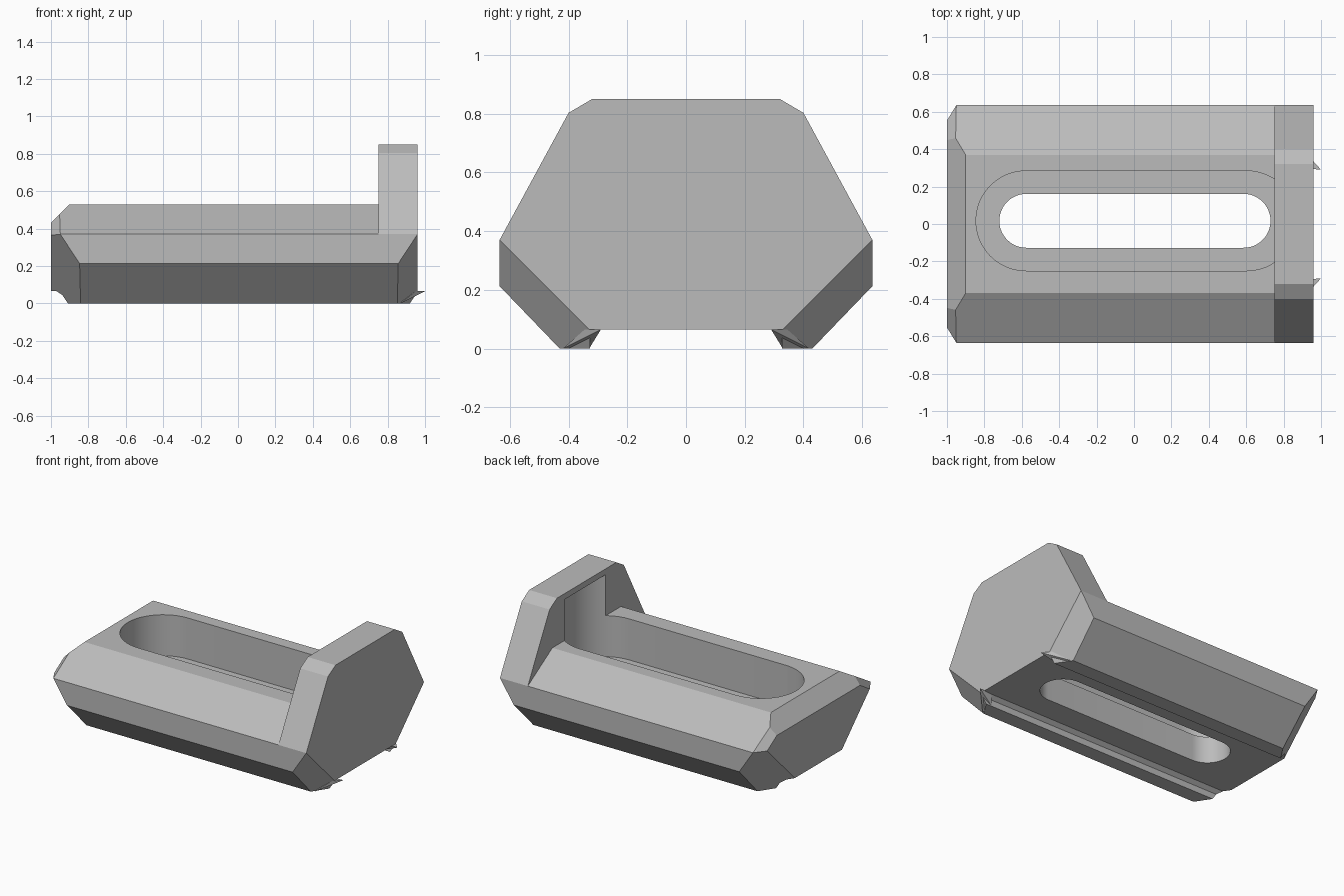
import bpy, bmesh, math
from mathutils import Vector

old = bpy.data.objects.get("Cube")
if old:
    bpy.data.objects.remove(old, do_unlink=True)

grey = bpy.data.materials.new("plain_grey")
grey.use_nodes = True
colour = (0.5, 0.5, 0.5, 1)
grey.diffuse_color = colour
grey.node_tree.nodes["Principled BSDF"].inputs["Base Color"].default_value = colour


def finish(bm, name):
    """Turn a bmesh into a named grey object."""
    bmesh.ops.recalc_face_normals(bm, faces=bm.faces)
    mesh = bpy.data.meshes.new(name)
    bm.to_mesh(mesh)
    bm.free()
    mesh.materials.append(grey)
    ob = bpy.data.objects.new(name, mesh)
    bpy.context.collection.objects.link(ob)
    return ob


def prism(points, offset):
    """Extrude a closed outline by an offset vector."""
    bm = bmesh.new()
    face = bm.faces.new([bm.verts.new(p) for p in points])
    new = bmesh.ops.extrude_face_region(bm, geom=[face], use_keep_orig=True)
    verts = [g for g in new["geom"] if isinstance(g, bmesh.types.BMVert)]
    bmesh.ops.translate(bm, verts=verts, vec=offset)
    return bm


def end_to_end(half, x0, x1):
    """Mirror a half outline in y, z and extrude it along x."""
    outline = half + [(-y, z) for y, z in reversed(half)]
    return prism([(x0, y, z) for y, z in outline], (x1 - x0, 0, 0))


def cut(bm, point, normal):
    """Slice off everything on the normal's side and cap it."""
    geom = bm.verts[:] + bm.edges[:] + bm.faces[:]
    res = bmesh.ops.bisect_plane(bm, geom=geom, plane_co=point, plane_no=normal,
                                 clear_outer=True, dist=1e-5)
    edges = [g for g in res["geom_cut"] if isinstance(g, bmesh.types.BMEdge)]
    bmesh.ops.contextual_create(bm, geom=edges)


def slot(name, x0, x1, r, z0, z1, yc=0.017):
    """Long round-ended cutter."""
    pts = []
    for cx, start in ((x1 - r, -90), (x0 + r, 90)):
        for i in range(25):
            a = math.radians(start + i * 7.5)
            pts.append((cx + r * math.cos(a), yc + r * math.sin(a), z0))
    ob = finish(prism(pts, (0, 0, z1 - z0)), name)
    ob.hide_render = True
    return ob


def combine(target, tool, operation):
    """Apply a boolean, then discard the tool."""
    mod = target.modifiers.new("combine", "BOOLEAN")
    mod.operation, mod.object, mod.solver = operation, tool, "EXACT"
    bpy.context.view_layer.update()
    graph = bpy.context.evaluated_depsgraph_get()
    mesh = bpy.data.meshes.new_from_object(target.evaluated_get(graph))
    target.modifiers.clear()
    target.data = mesh
    bpy.data.objects.remove(tool, do_unlink=True)


# Long body with two foot rails
bm = end_to_end([(0.3, 0.065), (0.327, 0.043), (0.327, 0), (0.43, 0),
                 (0.635, 0.213), (0.635, 0.37), (0.37, 0.53)], -1, 0.96)

# Bevelled ends and corners
cut(bm, (-0.9, 0, 0.53), (-1, 0, 1))
for s in (-1, 1):
    cut(bm, (-0.95, s * 0.635, 0.37), (-1.0, s * 0.55, 0.875))
    cut(bm, (-0.95, s * 0.635, 0.37), (-1.52, s, -1))
    cut(bm, (0.96, s * 0.635, 0.37), (1.52, s, -1))
body = finish(bm, "slotted_body")

# Upright end plate
plate = finish(end_to_end([(0.635, 0.37), (0.4, 0.803), (0.32, 0.85)], 0.75, 0.96),
               "end_plate")
combine(body, plate, "UNION")

# Stepped slot: wide recess, then narrow through hole
combine(body, slot("recess_cutter", -0.845, 0.87, 0.267, 0.25, 0.81), "DIFFERENCE")
combine(body, slot("hole_cutter", -0.72, 0.73, 0.144, -0.1, 0.4), "DIFFERENCE")

# Small pointed tips where the rails end
for s, side in ((1, "back"), (-1, "front")):
    bm = bmesh.new()
    for p in ((0.87, 0.42, 0), (0.87, 0.33, 0), (0.95, 0.345, 0.065),
              (1, 0.29, 0.065), (0.9, 0.3, 0.065)):
        bm.verts.new((p[0], s * p[1], p[2]))
    bmesh.ops.convex_hull(bm, input=bm.verts[:])
    finish(bm, side + "_rail_tip")

# Smooth the rounded slot walls, keep hard edges crisp
bpy.ops.object.select_all(action="DESELECT")
body.select_set(True)
bpy.context.view_layer.objects.active = body
bpy.ops.object.shade_smooth_by_angle(angle=math.radians(20))
